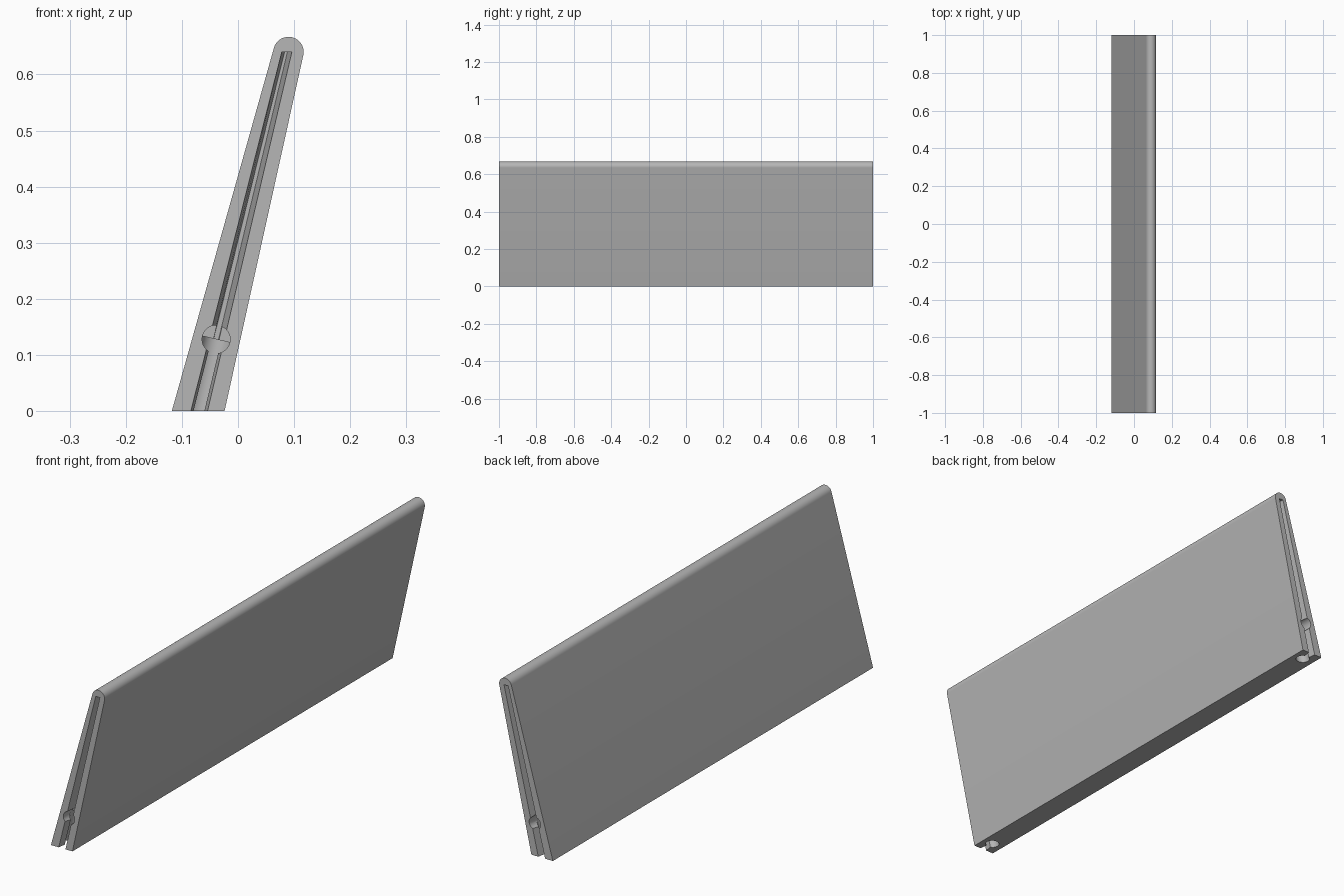
import bpy, bmesh, math
from mathutils import Vector

cube = bpy.data.objects.get("Cube")
if cube:
    bpy.data.objects.remove(cube)

grey = bpy.data.materials.new("plain grey")
grey.use_nodes = True
grey.diffuse_color = (0.47, 0.47, 0.47, 1)
grey.node_tree.nodes["Principled BSDF"].inputs["Base Color"].default_value = (0.47, 0.47, 0.47, 1)


def loft(name, ring_a, ring_b):
    """Closed solid between two matching rings of points."""
    bm = bmesh.new()
    a = [bm.verts.new(p) for p in ring_a]
    b = [bm.verts.new(p) for p in ring_b]
    n = len(a)
    bm.faces.new(a)
    bm.faces.new(b[::-1])
    for i in range(n):
        j = (i + 1) % n
        bm.faces.new((a[j], a[i], b[i], b[j]))
    bmesh.ops.recalc_face_normals(bm, faces=bm.faces)
    mesh = bpy.data.meshes.new(name)
    bm.to_mesh(mesh)
    bm.free()
    mesh.materials.append(grey)
    obj = bpy.data.objects.new(name, mesh)
    bpy.context.collection.objects.link(obj)
    return obj


def bore(name, start, end, radius):
    """Round drill between two points."""
    start, end = Vector(start), Vector(end)
    axis = (end - start).normalized()
    u = Vector((1, 0, 0))
    u = (u - axis * u.dot(axis)).normalized()
    v = axis.cross(u)
    turns = [math.tau * i / 32 for i in range(32)]
    ring = [(u * math.cos(t) + v * math.sin(t)) * radius for t in turns]
    return loft(name, [start + r for r in ring], [end + r for r in ring])


def cut(target, cutter):
    mod = target.modifiers.new("cut", 'BOOLEAN')
    mod.operation = 'DIFFERENCE'
    mod.solver = 'EXACT'
    mod.object = cutter
    bpy.context.view_layer.objects.active = target
    bpy.ops.object.modifier_apply(modifier=mod.name)
    bpy.data.objects.remove(cutter)


# Leaning tapered panel with a rounded top edge
outline = [(-0.118, 0), (-0.024, 0)]
for i in range(25):
    t = math.radians(-12 + 176 * i / 24)
    outline.append((0.09 + 0.027 * math.cos(t), 0.64 + 0.027 * math.sin(t)))
panel = loft("leaning_panel", [(x, -1, z) for x, z in outline], [(x, 1, z) for x, z in outline])

# Tapered end slots, each with a round passage turning down to the base
mouth = [(-0.084, 0), (-0.054, 0), (0.096, 0.64), (0.078, 0.64)]
floor = [(-0.075, 0), (-0.065, 0), (0.088, 0.64), (0.083, 0.64)]
depth = 0.06


def slot_ring(inset, side):
    k = inset / depth
    ring = []
    for (mx, z), (fx, _) in zip(mouth, floor):
        x = mx + (fx - mx) * k
        if z == 0:
            x, z = x - 0.005, -0.02
        ring.append((x, side * (1 - inset), z))
    return ring


for side in (-1, 1):
    cut(panel, loft("slot_cutter", slot_ring(-0.01, side), slot_ring(depth, side)))
    y = side * 0.945
    cut(panel, bore("end_bore", (-0.039, side * 1.02, 0.128), (-0.039, y, 0.128), 0.025))
    cut(panel, bore("base_bore", (-0.074, y, -0.02), (-0.039, y, 0.128), 0.026))

bpy.ops.object.select_all(action='DESELECT')
panel.select_set(True)
bpy.context.view_layer.objects.active = panel
bpy.ops.object.shade_smooth_by_angle(angle=math.radians(30))
